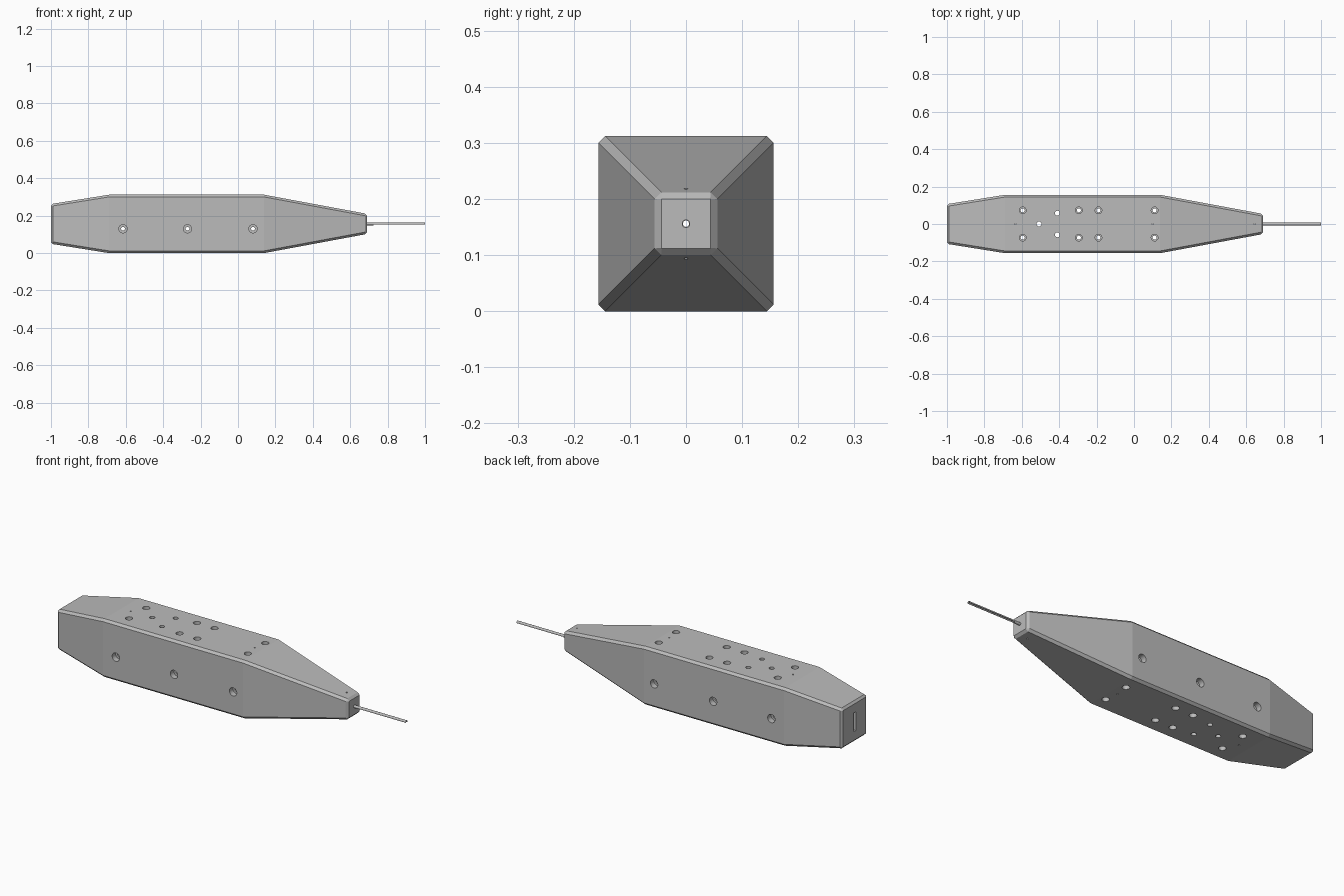
import bpy, bmesh
from mathutils import Vector, Matrix

cube = bpy.data.objects.get("Cube")
if cube:
    bpy.data.objects.remove(cube, do_unlink=True)

MID = 0.156
SIDES = 60

grey = bpy.data.materials.new("plain grey")
grey.use_nodes = True
grey.diffuse_color = (0.5, 0.5, 0.5, 1)
grey.node_tree.nodes["Principled BSDF"].inputs["Base Color"].default_value = (0.5, 0.5, 0.5, 1)


def finish(name, bm):
    bmesh.ops.recalc_face_normals(bm, faces=bm.faces)
    mesh = bpy.data.meshes.new(name)
    bm.to_mesh(mesh)
    bm.free()
    ob = bpy.data.objects.new(name, mesh)
    bpy.context.collection.objects.link(ob)
    mesh.materials.append(grey)
    return ob


def loft(bm, rings):
    """Closed solid through a list of point rings."""
    loops = [[bm.verts.new(p) for p in ring] for ring in rings]
    n = len(loops[0])
    for a, b in zip(loops, loops[1:]):
        for i in range(n):
            j = (i + 1) % n
            bm.faces.new((a[i], a[j], b[j], b[i]))
    bm.faces.new(loops[0])
    bm.faces.new(loops[-1])


def turned(bm, origin, axis, profile):
    """Turned solid: profile holds (distance along axis, radius)."""
    axis = Vector(axis)
    side = axis.orthogonal().normalized()
    spokes = [Matrix.Rotation(6.283185 * i / SIDES, 3, axis) @ side for i in range(SIDES)]
    loft(bm, [[Vector(origin) + axis * t + s * r for s in spokes] for t, r in profile])


def box(bm, centre, size):
    bmesh.ops.create_cube(bm, size=1, matrix=Matrix.Translation(centre) @ Matrix.Diagonal((*size, 1)))


def cut(ob, bm):
    """Subtract the solid in bm from the object, then remove the cutter."""
    cutter = finish("cutter", bm)
    cutter.hide_render = True
    mod = ob.modifiers.new("cut", 'BOOLEAN')
    mod.operation = 'DIFFERENCE'
    mod.solver = 'EXACT'
    mod.object = cutter
    bpy.context.view_layer.objects.active = ob
    bpy.ops.object.modifier_apply(modifier=mod.name)
    bpy.data.objects.remove(cutter, do_unlink=True)


def bored(outer, inner, depth):
    """Through hole with a counterbore at both faces."""
    return [(-0.2, outer), (depth - MID, outer), (depth - MID, inner),
            (MID - depth, inner), (MID - depth, outer), (0.2, outer)]


def plain(radius):
    return [(-0.2, radius), (0.2, radius)]


# Tapered square body with chamfered edges
def section(x, h, c):
    k = h - c
    corners = [(h, -k), (h, k), (k, h), (-k, h), (-h, k), (-h, -k), (-k, -h), (k, -h)]
    return [(x, y, MID + z) for y, z in corners]


bm = bmesh.new()
loft(bm, [section(-1, 0.097, 0.001), section(-0.99, 0.108, 0.012),
          section(-0.69, MID, 0.012), section(0.14, MID, 0.012),
          section(0.678, 0.056, 0.012), section(0.69, 0.044, 0.001)])
body = finish("body", bm)

# Vertical holes
bm = bmesh.new()
for x in (-0.595, -0.295, -0.19, 0.11):
    for y in (-0.073, 0.073):
        turned(bm, (x, y, MID), (0, 0, 1), bored(0.018, 0.011, 0.03))
for x, y in ((-0.508, 0), (-0.41, 0.058), (-0.41, -0.058)):
    turned(bm, (x, y, MID), (0, 0, 1), plain(0.013))
for x in (-0.635, 0.1, 0.645):
    turned(bm, (x, 0, MID), (0, 0, 1), plain(0.004))
cut(body, bm)

# Cross holes through the sides
bm = bmesh.new()
for x in (-0.615, -0.27, 0.08):
    turned(bm, (x, 0, 0.13), (0, 1, 0), bored(0.022, 0.01, 0.03))
cut(body, bm)

# Slot in the wide end and the bore along the length
bm = bmesh.new()
box(bm, (-1, 0, MID), (0.2, 0.02, 0.1))
cut(body, bm)
bm = bmesh.new()
turned(bm, (0, 0, MID), (1, 0, 0), [(-0.95, 0.0062), (0.75, 0.0062)])
cut(body, bm)

# Hollow needle, with its underside open past the collar
bm = bmesh.new()
turned(bm, (0, 0, MID), (1, 0, 0), [(0.66, 0.0075), (1, 0.0075)])
needle = finish("needle", bm)
bm = bmesh.new()
turned(bm, (0, 0, MID), (1, 0, 0), [(0.6, 0.0055), (1.1, 0.0055)])
cut(needle, bm)
bm = bmesh.new()
box(bm, (0.925, 0, MID - 0.023), (0.4, 0.04, 0.04))
cut(needle, bm)

# Round walls smooth, body planes crisp
for ob in (body, needle):
    bpy.ops.object.select_all(action='DESELECT')
    ob.select_set(True)
    bpy.context.view_layer.objects.active = ob
    bpy.ops.object.shade_smooth_by_angle(angle=0.12)
